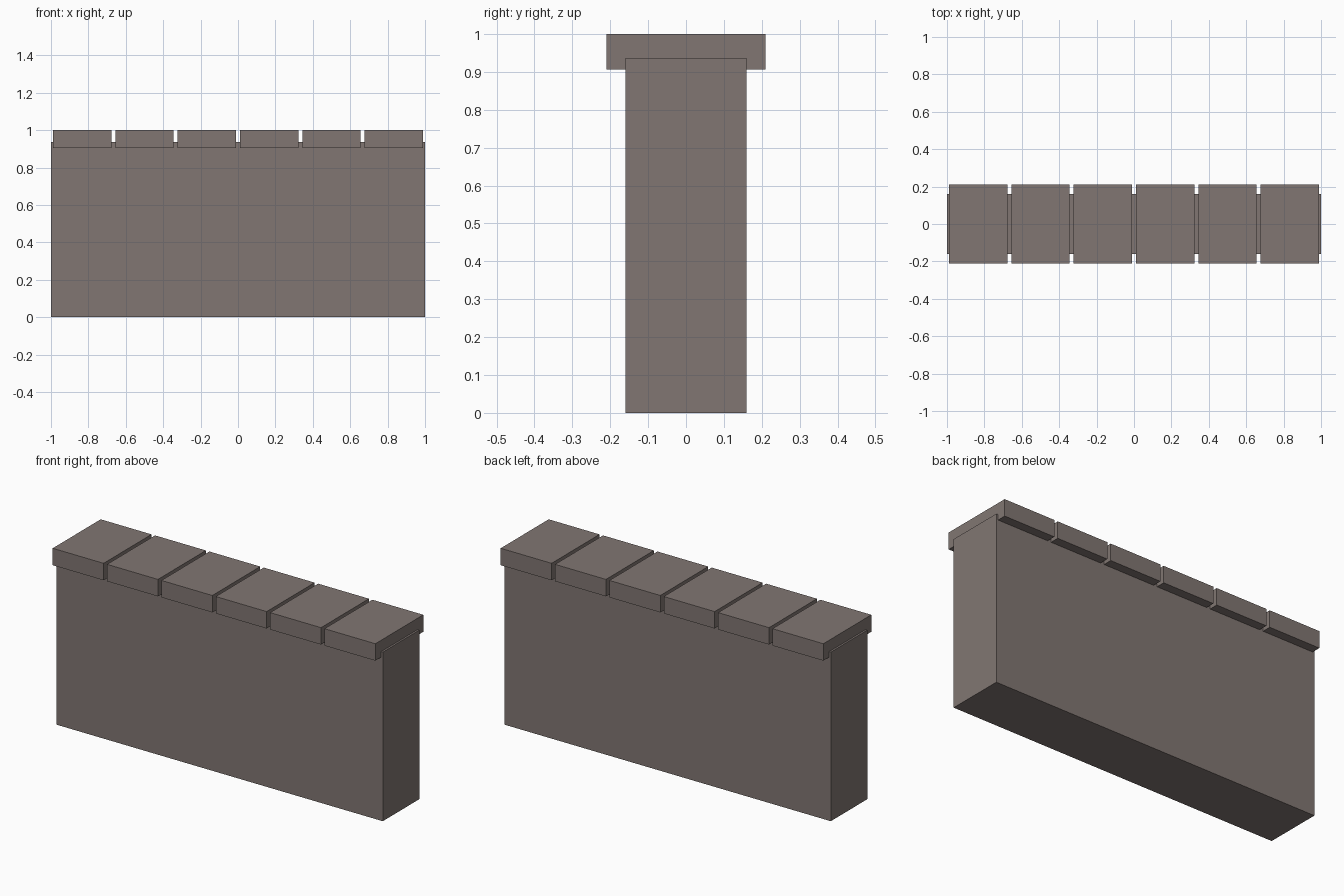
import bpy

if "Cube" in bpy.data.objects:
    bpy.data.objects.remove(bpy.data.objects["Cube"])

# Single stone colour
stone = bpy.data.materials.new("grey_brown_stone")
stone.diffuse_color = (0.22, 0.183, 0.17, 1)
stone.use_nodes = True
stone.node_tree.nodes["Principled BSDF"].inputs["Base Color"].default_value = stone.diffuse_color


def box(name, x, z0, z1, width, depth):
    """Axis-aligned block centred on y = 0."""
    bpy.ops.mesh.primitive_cube_add(size=1, location=(x, 0, (z0 + z1) / 2))
    ob = bpy.context.object
    ob.name = name
    ob.scale = (width, depth, z1 - z0)
    bpy.ops.object.transform_apply(location=False, rotation=False, scale=True)
    ob.data.materials.append(stone)


# Wall body
box("wall", 0, 0, 0.937, 2.0, 0.32)

# Six coping stones, slightly sunk over the wall top
for i in range(6):
    box(f"coping_stone_{i + 1}", (i - 2.5) / 3, 0.906, 1.0, 0.312, 0.42)
